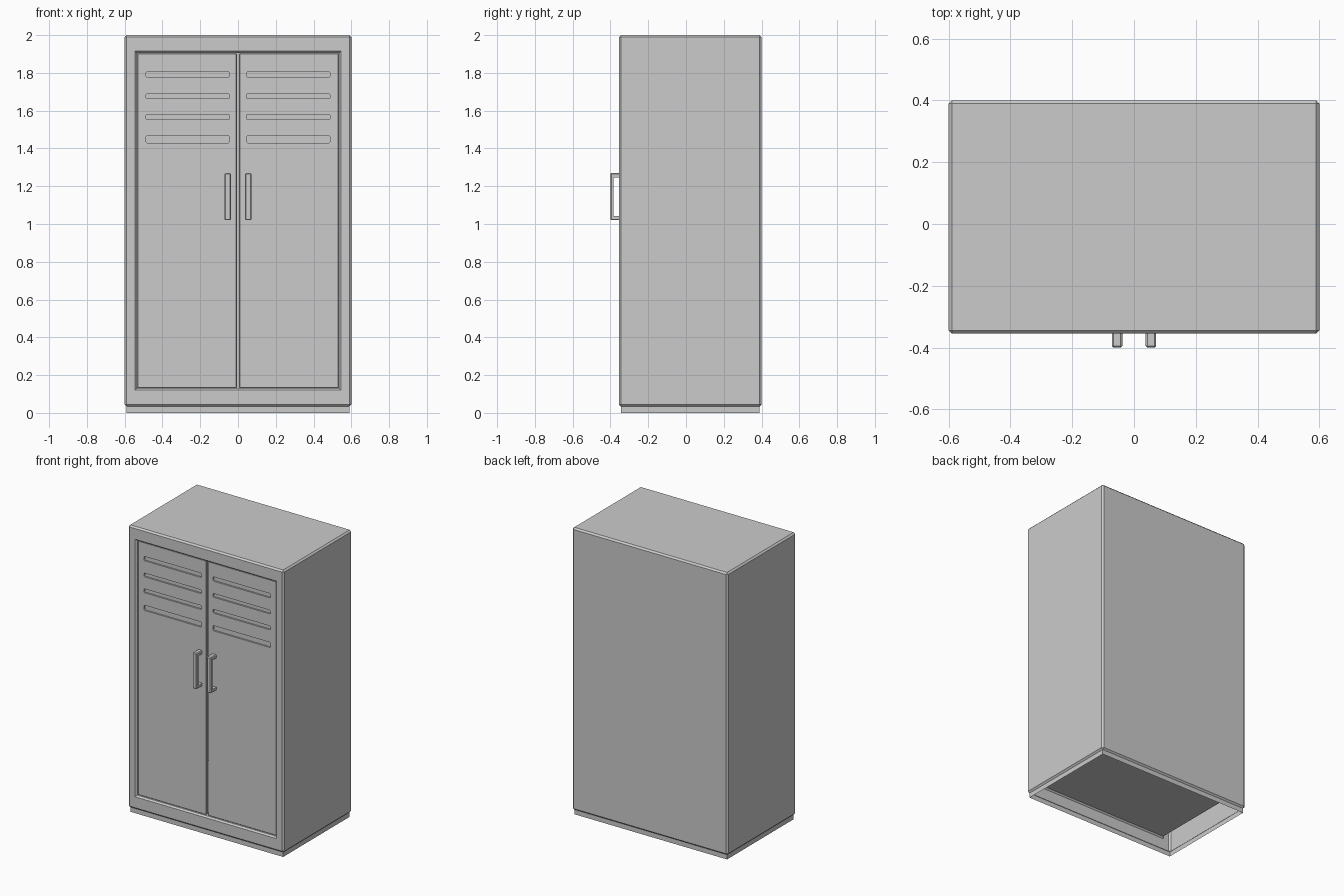
import bpy, bmesh
from mathutils import Vector

if "Cube" in bpy.data.objects:
    bpy.data.objects.remove(bpy.data.objects["Cube"])


def add_box(bm, lo, hi):
    verts = bmesh.ops.create_cube(bm, size=1)["verts"]
    for v in verts:
        v.co = Vector([hi[i] if v.co[i] > 0 else lo[i] for i in range(3)])
    return verts


def bevel(bm, edges, width):
    bmesh.ops.bevel(bm, geom=list(edges), offset=width, segments=1,
                    affect='EDGES', clamp_overlap=True)


def make_object(name, bm):
    bmesh.ops.recalc_face_normals(bm, faces=bm.faces[:])
    mesh = bpy.data.meshes.new(name)
    bm.to_mesh(mesh)
    bm.free()
    obj = bpy.data.objects.new(name, mesh)
    bpy.context.collection.objects.link(obj)
    return obj


def mirror_x(obj):
    mod = obj.modifiers.new("mirror", 'MIRROR')
    mod.use_axis = (True, False, False)


def facing(bm, direction):
    d = Vector(direction)
    bm.normal_update()
    faces = [f for f in bm.faces if f.normal.dot(d) > 0.99]
    return max(faces, key=lambda f: f.calc_area())


# Cabinet shell with chamfered edges
bm = bmesh.new()
add_box(bm, (-0.6, -0.355, 0.033), (0.6, 0.4, 2.0))
bevel(bm, bm.edges, 0.011)

# Plinth: bottom extended down to the ground and left open
bottom = facing(bm, (0, 0, -1))
new = bmesh.ops.extrude_discrete_faces(bm, faces=[bottom])["faces"][0]
for v in new.verts:
    v.co.z = 0
bmesh.ops.delete(bm, geom=[new], context='FACES_ONLY')

# Door opening: frame, chamfered lip, then the deep compartment
face = facing(bm, (0, -1, 0))
for half, z0, z1, y in ((0.545, 0.12, 1.915, -0.355),
                        (0.535, 0.13, 1.905, -0.345),
                        (0.535, 0.13, 1.905, 0.34)):
    face = bmesh.ops.extrude_discrete_faces(bm, faces=[face])["faces"][0]
    for v in face.verts:
        v.co = (half if v.co.x > 0 else -half, y, z1 if v.co.z > 1 else z0)
make_object("cabinet_body", bm)

# Doors with four shallow vent slots each
bm = bmesh.new()
add_box(bm, (0.006, -0.34, 0.131), (0.534, -0.318, 1.904))
bevel(bm, bm.edges, 0.004)
doors = make_object("doors", bm)

bm = bmesh.new()
for z0, z1 in ((1.43, 1.466), (1.553, 1.58), (1.664, 1.69), (1.776, 1.806)):
    verts = add_box(bm, (0.044, -0.36, z0), (0.488, -0.329, z1))
    edges = {e for v in verts for e in v.link_edges
             if abs(e.verts[0].co.y - e.verts[1].co.y) > 0.01}
    bevel(bm, edges, 0.006)
cutter = make_object("vent_cutter", bm)
cutter.hide_render = True

mod = doors.modifiers.new("vents", 'BOOLEAN')
mod.operation = 'DIFFERENCE'
mod.object = cutter
bpy.context.view_layer.objects.active = doors
bpy.ops.object.modifier_apply(modifier="vents")
bpy.data.objects.remove(cutter)
mirror_x(doors)

# Bracket handles
profile = [(-0.335, 1.02), (-0.40, 1.02), (-0.40, 1.27), (-0.335, 1.27),
           (-0.335, 1.247), (-0.383, 1.247), (-0.383, 1.043), (-0.335, 1.043)]
bm = bmesh.new()
face = bm.faces.new([bm.verts.new((0.038, y, z)) for y, z in profile])
ext = bmesh.ops.extrude_face_region(bm, geom=[face])["geom"]
for v in ext:
    if isinstance(v, bmesh.types.BMVert):
        v.co.x = 0.071
bmesh.ops.recalc_face_normals(bm, faces=bm.faces[:])
bevel(bm, [e for e in bm.edges if min(v.co.y for v in e.verts) < -0.39], 0.005)
mirror_x(make_object("handles", bm))
